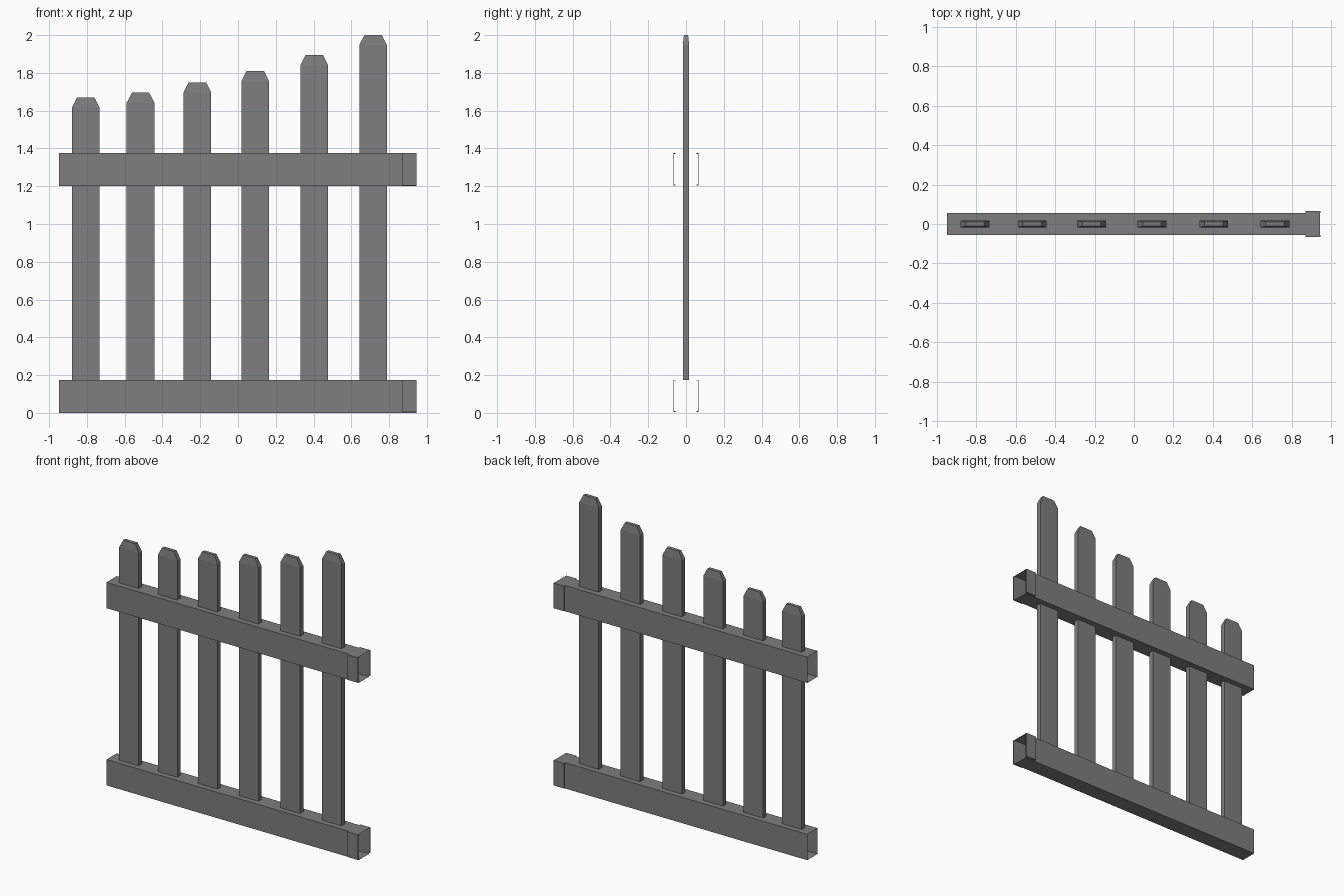
import bpy, bmesh

cube = bpy.data.objects.get("Cube")
if cube:
    bpy.data.objects.remove(cube, do_unlink=True)

GREY = (0.21, 0.21, 0.21, 1.0)
mat = bpy.data.materials.new("plain grey")
mat.use_nodes = True
mat.diffuse_color = GREY
mat.node_tree.nodes["Principled BSDF"].inputs["Base Color"].default_value = GREY


def finish(name, bm, recalc=True):
    if recalc:
        bmesh.ops.recalc_face_normals(bm, faces=bm.faces)
    mesh = bpy.data.meshes.new(name)
    bm.to_mesh(mesh)
    bm.free()
    mesh.materials.append(mat)
    obj = bpy.data.objects.new(name, mesh)
    bpy.context.collection.objects.link(obj)
    return obj


def loft(name, rings, caps):
    """Join equal rings of points with side faces, optionally capping the ends."""
    bm = bmesh.new()
    loops = [[bm.verts.new(p) for p in ring] for ring in rings]
    for a, b in zip(loops, loops[1:]):
        for i in range(len(a)):
            j = (i + 1) % len(a)
            bm.faces.new((a[i], a[j], b[j], b[i]))
    if caps:
        bm.faces.new(loops[0])
        bm.faces.new(loops[-1])
    return finish(name, bm)


def rect(cx, half_x, half_y, z):
    return [(cx + sx * half_x, sy * half_y, z)
            for sx, sy in ((-1, -1), (1, -1), (1, 1), (-1, 1))]


def extrude_x(name, profile, x0, x1, caps):
    return loft(name, [[(x, y, z) for y, z in profile] for x in (x0, x1)], caps)


# Pickets with tapered heads, rising towards one side
BASE = 0.175
centres = (-0.806, -0.516, -0.215, 0.091, 0.404, 0.715)
tops = (1.67, 1.695, 1.75, 1.81, 1.895, 2.0)
for n, (cx, top) in enumerate(zip(centres, tops), 1):
    loft(f"picket_{n}", [rect(cx, 0.073, 0.017, BASE),
                         rect(cx, 0.073, 0.017, top - 0.053),
                         rect(cx, 0.046, 0.011, top)], True)

# Hollow, open-ended rails with a raised bracket on each side of one end
DEPTH, HEIGHT, WALL = 0.055, 0.175, 0.004
for label, z in (("lower", 0.0), ("upper", 1.2)):
    tube = [(-DEPTH, z), (DEPTH, z), (DEPTH, z + HEIGHT), (-DEPTH, z + HEIGHT)]
    extrude_x(f"{label}_rail", tube, -0.947, 0.944, False)
    for side, s in (("front", -1), ("back", 1)):
        inner, outer = s * DEPTH, s * 0.067
        low, high = z + 0.005, z + HEIGHT
        channel = [(inner, low), (outer, low), (outer, high), (inner, high),
                   (inner, high - WALL), (outer - s * WALL, high - WALL),
                   (outer - s * WALL, low + WALL), (inner, low + WALL)]
        extrude_x(f"{label}_{side}_bracket", channel, 0.868, 0.945, True)
